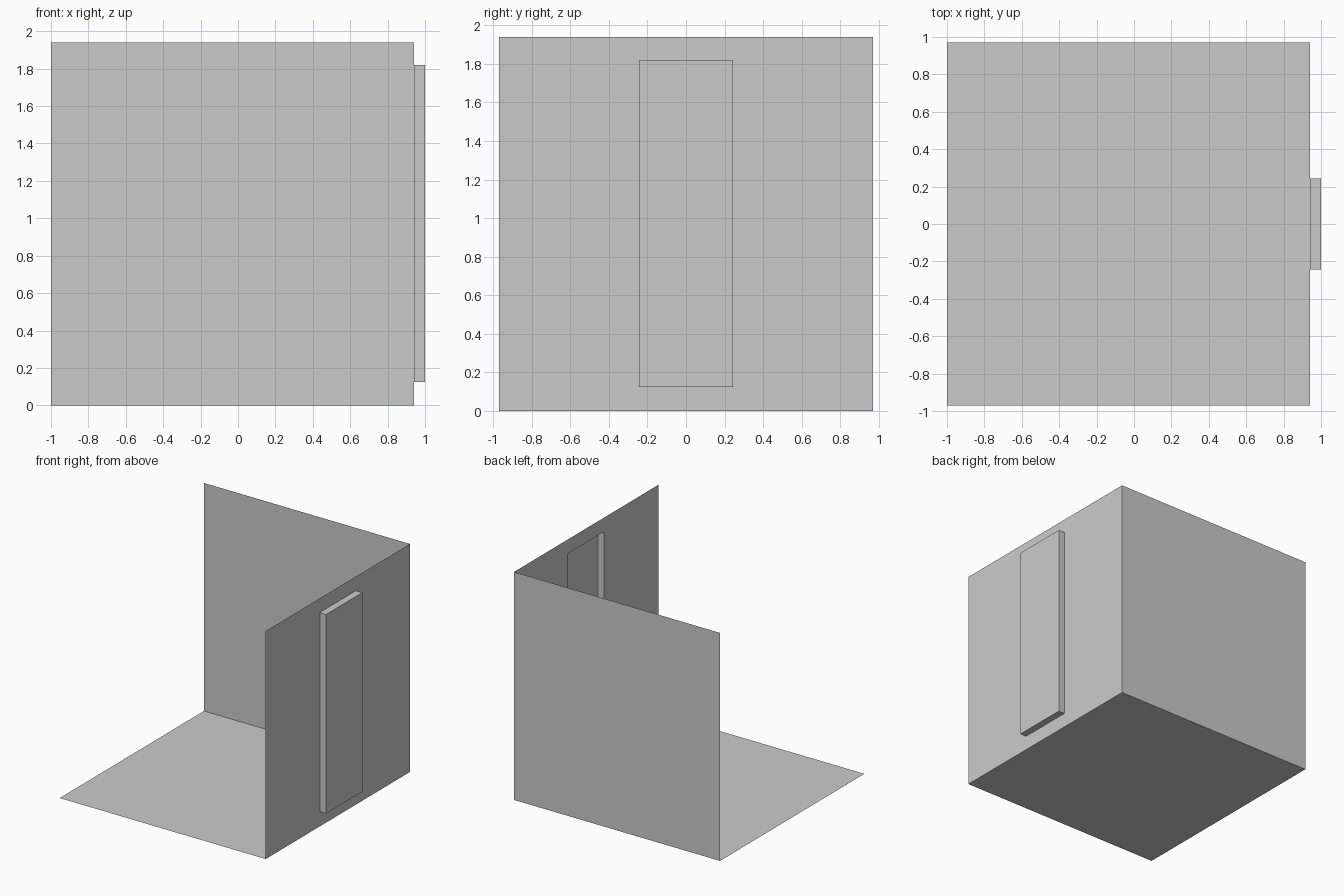
import bpy
import bmesh
from mathutils import Vector

cube = bpy.data.objects.get("Cube")
if cube:
    bpy.data.objects.remove(cube, do_unlink=True)

LEFT, RIGHT, DEPTH, HEIGHT = -1.0, 0.94, 0.97, 1.94
NICHE_HALF, NICHE_LOW, NICHE_HIGH, NICHE_BACK = 0.243, 0.125, 1.82, 1.0

grey = bpy.data.materials.new("plain grey")
grey.use_nodes = True
colour = (0.6, 0.6, 0.6, 1)
grey.diffuse_color = colour
grey.node_tree.nodes["Principled BSDF"].inputs["Base Color"].default_value = colour


def finish(name, bm):
    mesh = bpy.data.meshes.new(name)
    bm.to_mesh(mesh)
    bm.free()
    mesh.materials.append(grey)
    obj = bpy.data.objects.new(name, mesh)
    bpy.context.collection.objects.link(obj)
    return obj


def sheet(name, corner, side_a, side_b):
    """Single thin panel spanned by two edge vectors."""
    bm = bmesh.new()
    c, a, b = Vector(corner), Vector(side_a), Vector(side_b)
    bm.faces.new([bm.verts.new(p) for p in (c, c + a, c + a + b, c + b)])
    return finish(name, bm)


width = RIGHT - LEFT
# Floor and back wall
sheet("floor", (LEFT, -DEPTH, 0), (width, 0, 0), (0, 2 * DEPTH, 0))
sheet("back_wall", (RIGHT, DEPTH, 0), (-width, 0, 0), (0, 0, HEIGHT))


# Side wall with a doorway-shaped niche pushed outward
def ring(bm, x, half, low, high):
    return [bm.verts.new((x, y, z)) for y, z in
            ((-half, low), (half, low), (half, high), (-half, high))]


bm = bmesh.new()
outer = ring(bm, RIGHT, DEPTH, 0, HEIGHT)
rim = ring(bm, RIGHT, NICHE_HALF, NICHE_LOW, NICHE_HIGH)
back = ring(bm, NICHE_BACK, NICHE_HALF, NICHE_LOW, NICHE_HIGH)
for first, second in ((outer, rim), (rim, back)):
    for i in range(4):
        j = (i + 1) % 4
        bm.faces.new((first[i], first[j], second[j], second[i]))
bm.faces.new(back)
finish("side_wall_with_niche", bm)
